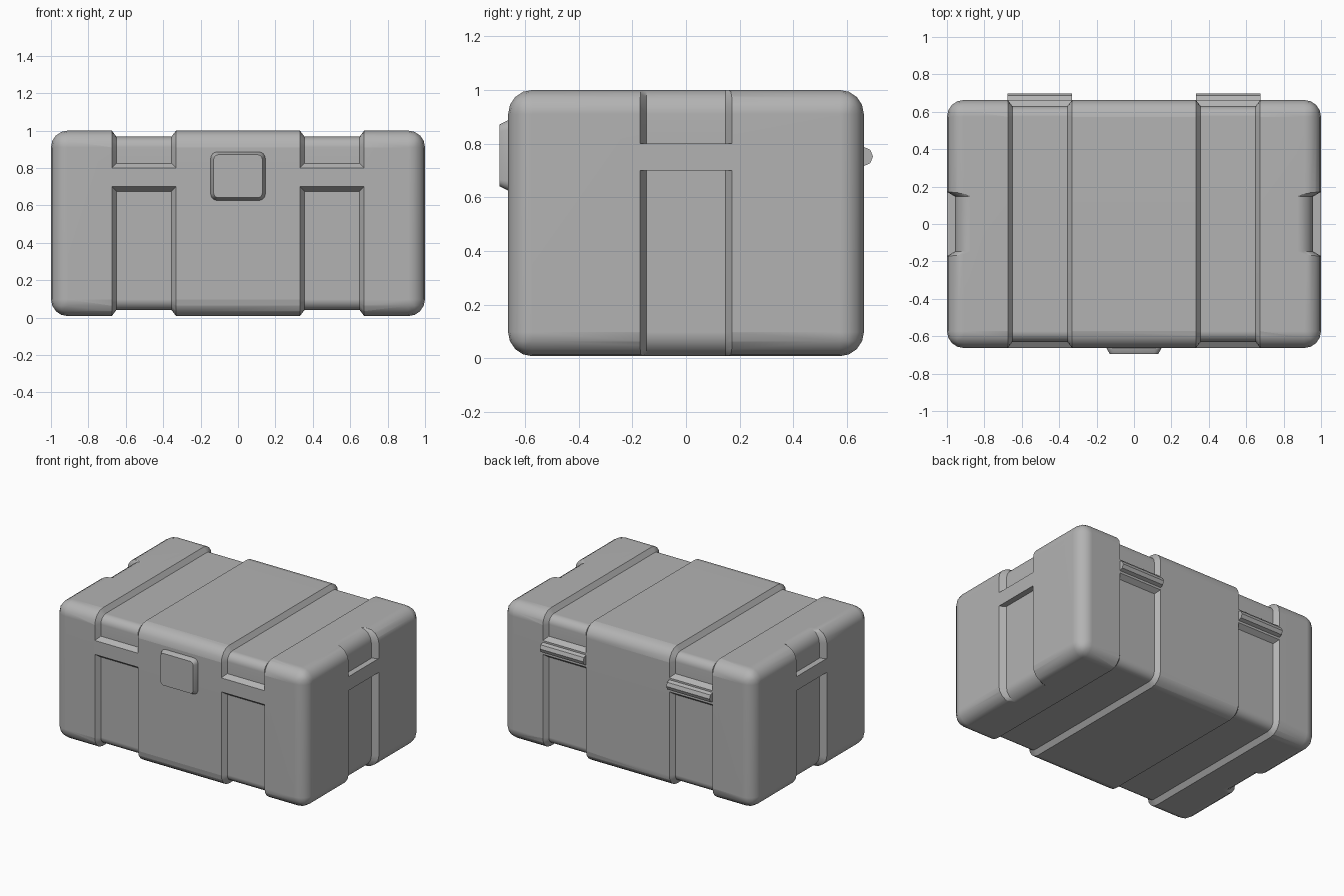
import bpy, bmesh, math
from mathutils import Vector

cube = bpy.data.objects.get("Cube")
if cube:
    bpy.data.objects.remove(cube, do_unlink=True)

BOTTOM, TOP = 0.008, 1.0
HALF_X, HALF_Y = 1.0, 0.663
RADIUS, SEGMENTS = 0.09, 4
BELT_LOW, BELT_HIGH = 0.70, 0.80

grey = bpy.data.materials.new("case_grey")
grey.use_nodes = True
grey.diffuse_color = (0.45, 0.45, 0.45, 1)
grey.node_tree.nodes["Principled BSDF"].inputs["Base Color"].default_value = (0.45, 0.45, 0.45, 1)


def make_object(name, bm):
    bmesh.ops.recalc_face_normals(bm, faces=bm.faces)
    mesh = bpy.data.meshes.new(name)
    bm.to_mesh(mesh)
    bm.free()
    obj = bpy.data.objects.new(name, mesh)
    bpy.context.collection.objects.link(obj)
    mesh.materials.append(grey)
    return obj


def smooth(obj):
    bpy.ops.object.select_all(action='DESELECT')
    obj.select_set(True)
    bpy.context.view_layer.objects.active = obj
    bpy.ops.object.shade_smooth_by_angle(angle=math.radians(30))


def arc(cu, cv, radius, start, end):
    """Corner arc in a (u, z) plane, angles in degrees."""
    steps = [math.radians(start + (end - start) * i / SEGMENTS) for i in range(SEGMENTS + 1)]
    return [(cu + radius * math.cos(a), cv + radius * math.sin(a)) for a in steps]


def loft(rings):
    """Closed skin through equal rings of points."""
    bm = bmesh.new()
    rows = [[bm.verts.new(p) for p in ring] for ring in rings]
    for a, b in zip(rows, rows[1:]):
        for i in range(len(a)):
            j = (i + 1) % len(a)
            bm.faces.new((a[i], a[j], b[j], b[i]))
    bm.faces.new(rows[0])
    bm.faces.new(rows[-1])
    return bm


def wrap_path(offset, upper, end_z):
    """Path up one face, across the lid or base, and down the other face."""
    r, u = RADIUS + offset, HALF_Y - RADIUS
    if upper:
        corners = arc(u, TOP - RADIUS, r, 0, 90) + arc(-u, TOP - RADIUS, r, 90, 180)
    else:
        corners = arc(u, BOTTOM + RADIUS, r, 0, -90) + arc(-u, BOTTOM + RADIUS, r, -90, -180)
    face = HALF_Y + offset
    return [(face, end_z)] + corners + [(-face, end_z)]


def wrap_groove(centre, upper):
    """Cutter for a wide groove with sloping walls running front to back."""
    depth, slope, over = 0.033, 0.025, 0.02
    flare = slope * over / depth
    sign = 1 if upper else -1
    edge = BELT_HIGH if upper else BELT_LOW
    outer = wrap_path(over, upper, edge - sign * flare)
    floor = wrap_path(-depth, upper, edge + sign * slope)
    wide, narrow = 0.172 + flare, 0.172 - slope
    rings = [[(centre - wide, *o), (centre - narrow, *f), (centre + narrow, *f), (centre + wide, *o)]
             for o, f in zip(outer, floor)]
    return make_object("groove_cutter", loft(rings))


def end_groove(side, upper):
    """Cutter for the shallow groove on an end, fading out round the corner."""
    depth, over = 0.042, 0.03
    sign = 1 if upper else -1
    edge = BELT_HIGH if upper else BELT_LOW
    corner_z = TOP - RADIUS if upper else BOTTOM + RADIUS
    path = [(HALF_X, edge)] + arc(HALF_X - RADIUS, corner_z, RADIUS, 0, sign * 90)
    rings = []
    for i, (x, z) in enumerate(path):
        lift = 0 if i == 0 else sign * 0.012 * i / len(path)
        floor_lift = sign * 0.001 if i == len(path) - 1 else 0
        inner, outer = side * (x - depth), side * (x + over)
        wide, narrow = 0.19, 0.147
        rings.append([(outer, -wide, z + lift), (inner, -narrow, z + floor_lift),
                      (inner, narrow, z + floor_lift), (outer, wide, z + lift)])
    return make_object("end_groove_cutter", loft(rings))


# Case body with rounded edges
bm = bmesh.new()
bmesh.ops.create_cube(bm, size=1)
for v in bm.verts:
    v.co = Vector((v.co.x * 2 * HALF_X, v.co.y * 2 * HALF_Y,
                   BOTTOM + (v.co.z + 0.5) * (TOP - BOTTOM)))
bmesh.ops.bevel(bm, geom=bm.edges[:], offset=RADIUS, segments=SEGMENTS,
                profile=0.5, affect='EDGES')
body = make_object("case_body", bm)

# Grooves above and below the belt on all four sides
cutters = []
for side in (-1, 1):
    for upper in (True, False):
        cutters += [wrap_groove(side * 0.503, upper), end_groove(side, upper)]
for cutter in cutters:
    cutter.hide_render = True
    mod = body.modifiers.new("groove", 'BOOLEAN')
    mod.operation = 'DIFFERENCE'
    mod.solver = 'EXACT'
    mod.object = cutter
bpy.context.view_layer.update()
carved = bpy.data.meshes.new_from_object(
    body.evaluated_get(bpy.context.evaluated_depsgraph_get()))
body.modifiers.clear()
body.data = carved
for cutter in cutters:
    bpy.data.objects.remove(cutter, do_unlink=True)
smooth(body)
weighted = body.modifiers.new("flat_panels", 'WEIGHTED_NORMAL')
weighted.keep_sharp = True


# Front latch: rounded plate with sloping rim
def latch_ring(half_w, half_h, radius, y):
    points = []
    for k, (sx, sz) in enumerate(((1, 1), (-1, 1), (-1, -1), (1, -1))):
        points += arc(sx * (half_w - radius), 0.756 + sz * (half_h - radius),
                      radius, 90 * k, 90 * k + 90)
    return [(x, y, z) for x, z in points]


latch = make_object("front_latch", loft([latch_ring(0.146, 0.13, 0.035, -0.64),
                                         latch_ring(0.146, 0.13, 0.035, -0.665),
                                         latch_ring(0.13, 0.115, 0.025, -0.695)]))
smooth(latch)

# Rear hinge barrels
for side, name in ((1, "left_hinge"), (-1, "right_hinge")):
    rings = []
    for end in (-1, 1):
        rings.append([(side * 0.503 + end * 0.172,
                       0.661 + 0.036 * math.cos(math.radians(a)),
                       0.752 + 0.036 * math.sin(math.radians(a))) for a in range(0, 360, 45)])
    make_object(name, loft(rings))
